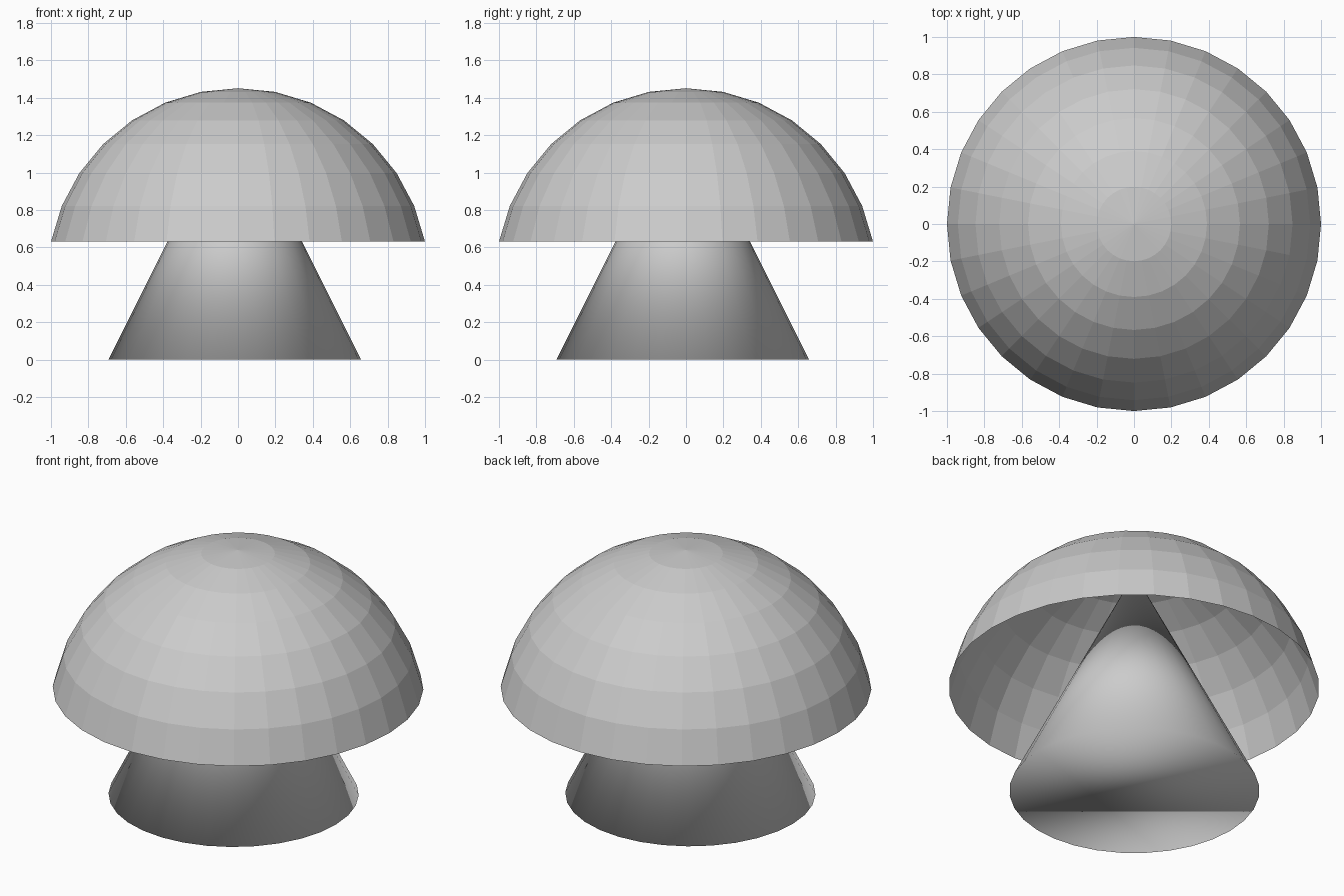
import bpy
import bmesh

if "Cube" in bpy.data.objects:
    bpy.data.objects.remove(bpy.data.objects["Cube"])


def add_object(name, bm, smooth):
    mesh = bpy.data.meshes.new(name)
    for face in bm.faces:
        face.smooth = smooth
    bm.to_mesh(mesh)
    bm.free()
    obj = bpy.data.objects.new(name, mesh)
    bpy.context.collection.objects.link(obj)
    return obj


# Cap: open, flat-shaded sphere shell, keeping only the rings above the equator
RADIUS = 1.0196
bm = bmesh.new()
bmesh.ops.create_uvsphere(bm, u_segments=32, v_segments=16, radius=RADIUS)
lower = [v for v in bm.verts if v.co.z < 0.1]
bmesh.ops.delete(bm, geom=lower, context='VERTS')
cap = add_object("mushroom_cap", bm, False)
cap.location = (0, 0, 1.451 - RADIUS)

# Stem: fully smooth-shaded cone, slightly off centre, its tip hidden in the cap
STEM = 0.675
bm = bmesh.new()
bmesh.ops.create_cone(bm, cap_ends=True, cap_tris=False, segments=32,
                      radius1=STEM, radius2=0, depth=2 * STEM)
bmesh.ops.remove_doubles(bm, verts=bm.verts[:], dist=1e-5)
stem = add_object("mushroom_stem", bm, True)
stem.location = (-0.017, -0.017, STEM)
